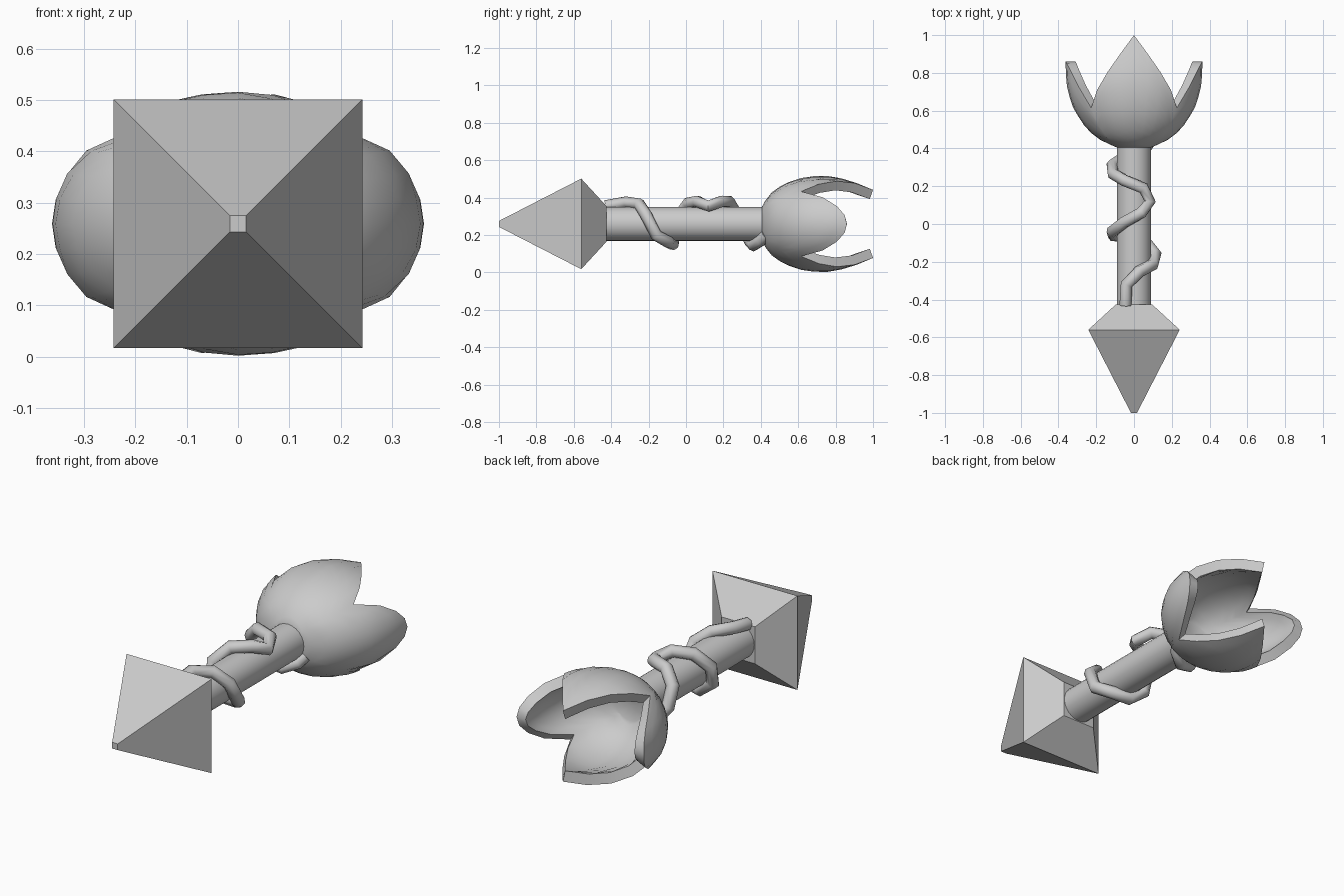
import bpy, bmesh, math
from mathutils import Vector

if "Cube" in bpy.data.objects:
    bpy.data.objects.remove(bpy.data.objects["Cube"])

CZ = 0.259  # height of the long axis


def make_object(name, bm, angle=None):
    mesh = bpy.data.meshes.new(name)
    bm.to_mesh(mesh)
    bm.free()
    ob = bpy.data.objects.new(name, mesh)
    bpy.context.collection.objects.link(ob)
    if angle:
        smooth(ob, angle)
    return ob


def smooth(ob, angle):
    bpy.ops.object.select_all(action='DESELECT')
    ob.select_set(True)
    bpy.context.view_layer.objects.active = ob
    bpy.ops.object.shade_smooth_by_angle(angle=math.radians(angle))


def loft(name, rings, sides, phase=0.0, angle=None):
    """Closed solid through (y, radius) rings around the long axis."""
    bm = bmesh.new()
    loops = []
    for y, r in rings:
        loops.append([bm.verts.new((r * math.cos(phase + math.tau * i / sides), y,
                                    CZ + r * math.sin(phase + math.tau * i / sides)))
                      for i in range(sides)])
    for a, b in zip(loops, loops[1:]):
        for i in range(sides):
            k = (i + 1) % sides
            bm.faces.new((a[i], b[i], b[k], a[k]))
    bm.faces.new(loops[0])
    bm.faces.new(loops[-1][::-1])
    bmesh.ops.recalc_face_normals(bm, faces=bm.faces)
    return make_object(name, bm, angle)


def sample(profile, y):
    for (y0, r0), (y1, r1) in zip(profile, profile[1:]):
        if y <= y1:
            return r0 + (r1 - r0) * (y - y0) / (y1 - y0)
    return profile[-1][1]


# square spike and round shaft
D = math.sqrt(2)
loft("spike", [(-1.0, 0.016 * D), (-0.56, 0.242 * D), (-0.425, 0.095 * D)], 4, math.pi / 4)
loft("shaft", [(-0.44, 0.091), (0.43, 0.091)], 24, 0, 40)

# flower cup: elliptical bowl whose rim rises into four petals
WIDE = [(0.405, 0.09), (0.43, 0.15), (0.46, 0.205), (0.53, 0.272), (0.63, 0.33), (0.75, 0.36), (0.86, 0.362)]
TALL = [(0.405, 0.09), (0.43, 0.135), (0.46, 0.17), (0.52, 0.212), (0.6, 0.243), (0.68, 0.255),
        (0.76, 0.257), (0.87, 0.236), (1.0, 0.182)]
N, ROWS = 32, 10


def rim_height(a):
    a = a % math.pi
    if abs(a - math.pi / 2) <= math.pi / 4 + 1e-6:      # upper and lower petals
        u = abs(a - math.pi / 2) / (math.pi / 4)
        return 0.615 + 0.385 * (1 - u)
    u = min(a, math.pi - a) / (math.pi / 4)             # side petals
    return 0.615 + 0.245 * (1 - u ** 2.2)


bm = bmesh.new()
cols = []
for i in range(N):
    a = math.tau * i / N
    col = []
    for j in range(ROWS + 1):
        y = 0.405 + (rim_height(a) - 0.405) * (j / ROWS) ** 1.5
        col.append(bm.verts.new((sample(WIDE, y) * math.cos(a), y,
                                 CZ + sample(TALL, y) * math.sin(a))))
    cols.append(col)
centre = bm.verts.new((0, 0.405, CZ))
for i in range(N):
    p, q = cols[i], cols[(i + 1) % N]
    bm.faces.new((centre, p[0], q[0]))
    for j in range(ROWS):
        bm.faces.new((p[j], p[j + 1], q[j + 1], q[j]))
cup = make_object("petal_cup", bm)
mod = cup.modifiers.new("thickness", 'SOLIDIFY')
mod.thickness = 0.052
mod.offset = -1
bpy.context.view_layer.objects.active = cup
cup.select_set(True)
bpy.ops.object.modifier_apply(modifier=mod.name)
smooth(cup, 40)

# vine winding round the shaft
PATH = [(-0.045, -0.43, 0.095), (-0.04, -0.32, 0.115), (0.03, -0.25, 0.105), (0.1, -0.215, 0.05),
        (0.115, -0.16, -0.06), (0.06, -0.09, -0.1), (-0.03, -0.07, -0.11), (-0.11, -0.06, -0.05),
        (-0.115, -0.04, 0.04), (-0.05, 0.01, 0.11), (0.04, 0.06, 0.12), (0.085, 0.12, 0.095),
        (0.05, 0.19, 0.12), (-0.05, 0.23, 0.12), (-0.11, 0.265, 0.06), (-0.115, 0.31, -0.03),
        (-0.07, 0.34, -0.09), (0.0, 0.36, -0.115), (0.06, 0.4, -0.09), (0.08, 0.43, -0.06)]
cu = bpy.data.curves.new("vine", 'CURVE')
cu.dimensions = '3D'
cu.bevel_depth = 0.032
cu.bevel_resolution = 2
cu.use_fill_caps = True
sp = cu.splines.new('POLY')
sp.points.add(len(PATH) - 1)
for pt, (x, y, z) in zip(sp.points, PATH):
    pt.co = (x, y, z + CZ, 1)
vine = bpy.data.objects.new("vine", cu)
bpy.context.collection.objects.link(vine)
bpy.ops.object.select_all(action='DESELECT')
vine.select_set(True)
bpy.context.view_layer.objects.active = vine
bpy.ops.object.convert(target='MESH')
smooth(bpy.context.view_layer.objects.active, 50)
